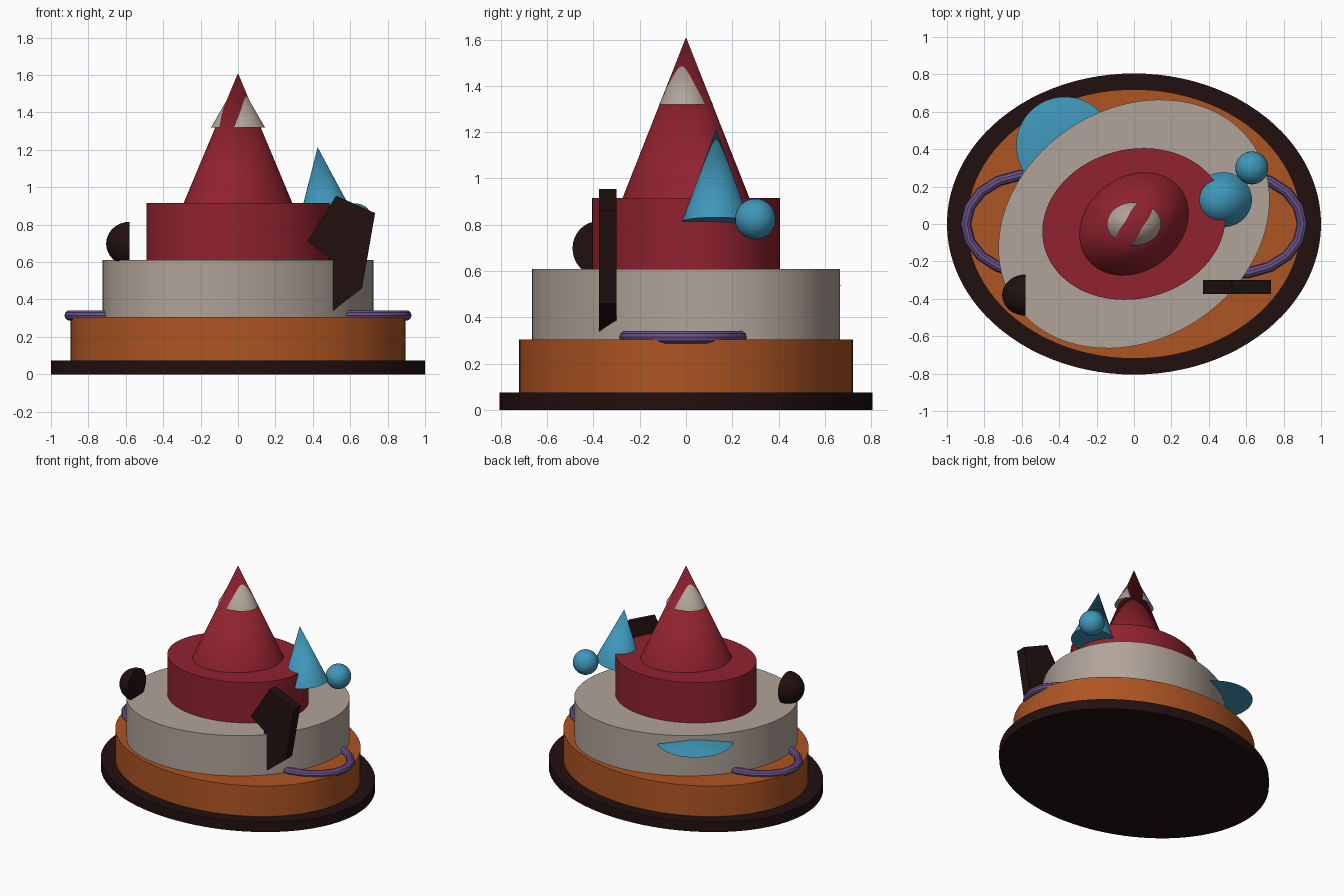
import bpy, bmesh, math
from mathutils import Matrix, Vector

if "Cube" in bpy.data.objects:
    bpy.data.objects.remove(bpy.data.objects["Cube"])


def material(name, rgb):
    m = bpy.data.materials.new(name)
    m.diffuse_color = (*rgb, 1.0)
    m.use_nodes = True
    m.node_tree.nodes["Principled BSDF"].inputs["Base Color"].default_value = m.diffuse_color
    return m


DARK = material("dark_brown", (0.016, 0.005, 0.005))
ORANGE = material("orange", (0.42, 0.09, 0.016))
BEIGE = material("beige", (0.44, 0.37, 0.32))
RED = material("red", (0.28, 0.016, 0.028))
BLUE = material("blue", (0.05, 0.31, 0.49))
PURPLE = material("purple", (0.14, 0.085, 0.25))


def finish(bm, name, mat, smooth=True):
    bmesh.ops.recalc_face_normals(bm, faces=bm.faces)
    mesh = bpy.data.meshes.new(name)
    bm.to_mesh(mesh)
    bm.free()
    mesh.materials.append(mat)
    ob = bpy.data.objects.new(name, mesh)
    bpy.context.collection.objects.link(ob)
    if smooth:
        bpy.ops.object.select_all(action='DESELECT')
        ob.select_set(True)
        bpy.context.view_layer.objects.active = ob
        bpy.ops.object.shade_smooth_by_angle(angle=math.radians(35))
    return ob


def tier(name, mat, rx, ry, z0, z1, turn=0, top=1.0, centre=(0, 0), lean=0, segs=96):
    """Elliptical cylinder (top=1) or cone (top=0), turned about z and leaned about y."""
    bm = bmesh.new()
    bmesh.ops.create_cone(bm, cap_ends=True, segments=segs, radius1=1, radius2=top, depth=1)
    bm.transform(Matrix.Translation((centre[0], centre[1], z0))
                 @ Matrix.Rotation(math.radians(turn), 4, 'Z')
                 @ Matrix.Rotation(math.radians(lean), 4, 'Y')
                 @ Matrix.Diagonal((rx, ry, z1 - z0, 1))
                 @ Matrix.Translation((0, 0, 0.5)))
    return finish(bm, name, mat)


# Stacked tiers and the pointed roof
tier("base_plate", DARK, 1.0, 0.805, 0, 0.075)
tier("lower_tier", ORANGE, 0.895, 0.72, 0.075, 0.305)
tier("middle_tier", BEIGE, 0.766, 0.617, 0.305, 0.61, turn=33)
tier("upper_tier", RED, 0.495, 0.399, 0.61, 0.915, turn=14)
tier("roof_cone", RED, 0.3115, 0.2507, 0.915, 1.61, turn=37, top=0)
tier("roof_cap", BEIGE, 0.144, 0.116, 1.32, 1.57, top=0)

# Blue side pieces
tier("side_cone", BLUE, 0.157, 0.147, 0.813, 1.217, top=0, centre=(0.475, 0.13), lean=-7, segs=48)
tier("side_disc", BLUE, 0.26, 0.26, 0.537, 0.59, top=0, centre=(-0.37, 0.42), segs=64)
bm = bmesh.new()
bmesh.ops.create_uvsphere(bm, u_segments=32, v_segments=16, radius=0.088)
bm.transform(Matrix.Translation((0.63, 0.30, 0.825)))
finish(bm, "side_ball", BLUE)

# Half dome pointing to the left
bm = bmesh.new()
bmesh.ops.create_uvsphere(bm, u_segments=32, v_segments=16, radius=1)
geom = bm.verts[:] + bm.edges[:] + bm.faces[:]
cut = bmesh.ops.bisect_plane(bm, geom=geom, plane_co=(0, 0, 0), plane_no=(1, 0, 0),
                             clear_outer=True, dist=1e-5)
bmesh.ops.holes_fill(bm, edges=[e for e in bm.edges if e.is_boundary], sides=0)
bm.transform(Matrix.Translation((-0.58, -0.38, 0.698)) @ Matrix.Diagonal((0.125, 0.11, 0.117, 1)))
finish(bm, "half_dome", DARK)

# Upright angular plate at the front right
outline = [(0.525, 0.955), (0.733, 0.862), (0.663, 0.46),
           (0.48, 0.318), (0.48, 0.63), (0.37, 0.71)]
bm = bmesh.new()
face = bm.faces.new([bm.verts.new((x, -0.375, z)) for x, z in outline])
ext = bmesh.ops.extrude_face_region(bm, geom=[face], use_keep_orig=True)
bmesh.ops.translate(bm, vec=(0, 0.075, 0),
                    verts=[v for v in ext["geom"] if isinstance(v, bmesh.types.BMVert)])
finish(bm, "upright_plate", DARK, smooth=False)

# Pair of looped handles
for side, label in ((-1, "left"), (1, "right")):
    bm = bmesh.new()
    n, k, tube = 18, 10, 0.028
    rings = []
    for i in range(n):
        a = 2 * math.pi * i / n
        ring = []
        for j in range(k):
            b = 2 * math.pi * j / k
            off = tube * math.cos(b)
            ring.append(bm.verts.new((side * (0.55 + (0.35 + off) * math.cos(a)),
                                      (0.265 + off) * math.sin(a),
                                      0.315 + tube * math.sin(b))))
        rings.append(ring)
    for i in range(n):
        r, s = rings[i], rings[(i + 1) % n]
        for j in range(k):
            q = (j + 1) % k
            bm.faces.new((r[j], s[j], s[q], r[q]))
    finish(bm, label + "_handle", PURPLE)
